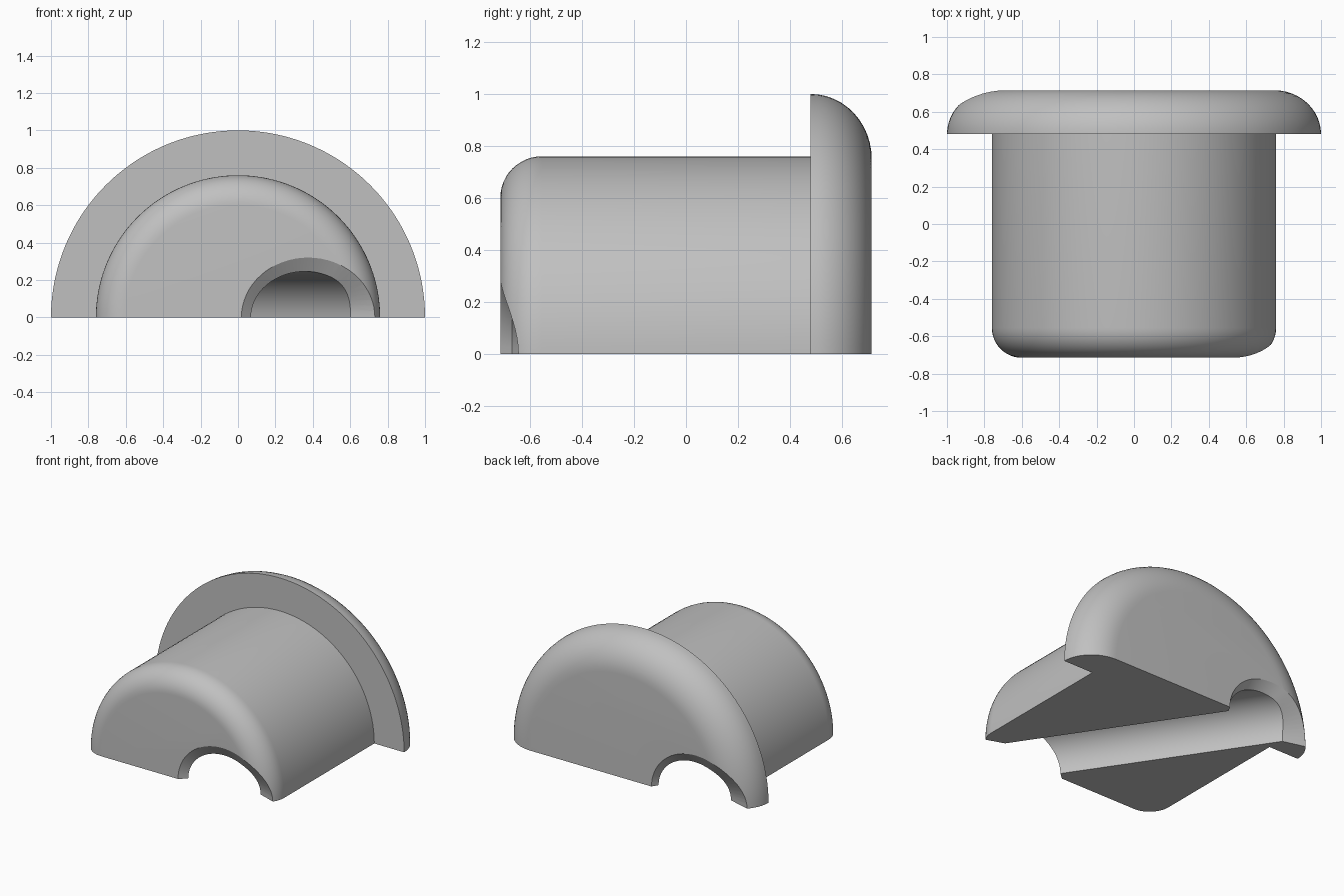
import bpy, bmesh, math

if "Cube" in bpy.data.objects:
    bpy.data.objects.remove(bpy.data.objects["Cube"])

FRONT, BACK, STEP = -0.715, 0.715, 0.48
BODY_R, FILLET = 0.76, 0.16
FLANGE_W, FLANGE_D = 0.25, BACK - STEP

grey = bpy.data.materials.new("plain grey")
grey.use_nodes = True
colour = (0.53, 0.53, 0.53, 1)
grey.diffuse_color = colour
grey.node_tree.nodes["Principled BSDF"].inputs["Base Color"].default_value = colour


def make_object(name, bm):
    bmesh.ops.recalc_face_normals(bm, faces=bm.faces)
    mesh = bpy.data.meshes.new(name)
    bm.to_mesh(mesh)
    bm.free()
    obj = bpy.data.objects.new(name, mesh)
    mesh.materials.append(grey)
    bpy.context.collection.objects.link(obj)
    return obj


def bridge(bm, rings, closed):
    n = len(rings[0])
    for a, b in zip(rings, rings[1:]):
        for i in range(n if closed else n - 1):
            j = (i + 1) % n
            bm.faces.new((a[i], a[j], b[j], b[i]))
    bm.faces.new(rings[0])
    bm.faces.new(rings[-1])


# Half-round plug with a rounded nose and a domed flange, as (radius, y) profile
quarter = [math.pi / 2 * i / 12 for i in range(13)]
profile = [(BODY_R - FILLET + FILLET * math.sin(t),
            FRONT + FILLET - FILLET * math.cos(t)) for t in quarter]
profile.append((BODY_R, STEP))
profile += [(1 - FLANGE_W + FLANGE_W * math.cos(t),
             STEP + FLANGE_D * math.sin(t)) for t in quarter]

bm = bmesh.new()
rings = []
for r, y in profile:
    rings.append([bm.verts.new((r * math.cos(math.pi * i / 72), y,
                                r * math.sin(math.pi * i / 72))) for i in range(73)])
bridge(bm, rings, False)
bm.faces.new([ring[0] for ring in rings] + [ring[-1] for ring in reversed(rings)])
plug = make_object("half_plug", bm)


# Slanted channel with a flared mouth that follows each rounded end
def front_surface(rho):
    d = min(max(rho - (BODY_R - FILLET), 0), FILLET)
    return FRONT + FILLET - math.sqrt(FILLET ** 2 - d ** 2)


def back_surface(rho):
    d = min(max(rho - (1 - FLANGE_W), 0) / FLANGE_W, 1)
    return STEP + FLANGE_D * math.sqrt(1 - d * d)


def mouth(centre, surface, out):
    """Rings from outside, through the rim, to the inner edge of the flare."""
    result = [[], [], []]
    for i in range(64):
        c, s = math.cos(math.tau * i / 64), math.sin(math.tau * i / 64)
        x, z = centre + 0.357 * c, 0.32 * s
        y = surface(math.hypot(x, z))
        inner_y = y - out * 0.045
        result[0].append((x + 0.08 * c, y + out * 0.06, z * 1.2))
        result[1].append((x, y, z))
        result[2].append((-0.09 - 0.67 * inner_y + 0.29 * c, inner_y, 0.246 * s))
    return result


bm = bmesh.new()
loops = mouth(0.375, front_surface, -1) + mouth(-0.58, back_surface, 1)[::-1]
bridge(bm, [[bm.verts.new(p) for p in loop] for loop in loops], True)
bmesh.ops.triangulate(bm, faces=bm.faces)
cutter = make_object("channel_cutter", bm)

# Cut the channel, then bake it and remove the helper
cut = plug.modifiers.new("channel", "BOOLEAN")
cut.operation = "DIFFERENCE"
cut.solver = "EXACT"
cut.object = cutter
bpy.ops.object.select_all(action="DESELECT")
bpy.context.view_layer.objects.active = plug
plug.select_set(True)
bpy.ops.object.modifier_apply(modifier=cut.name)
bpy.data.objects.remove(cutter)
bpy.ops.object.shade_smooth_by_angle(angle=math.radians(28))
